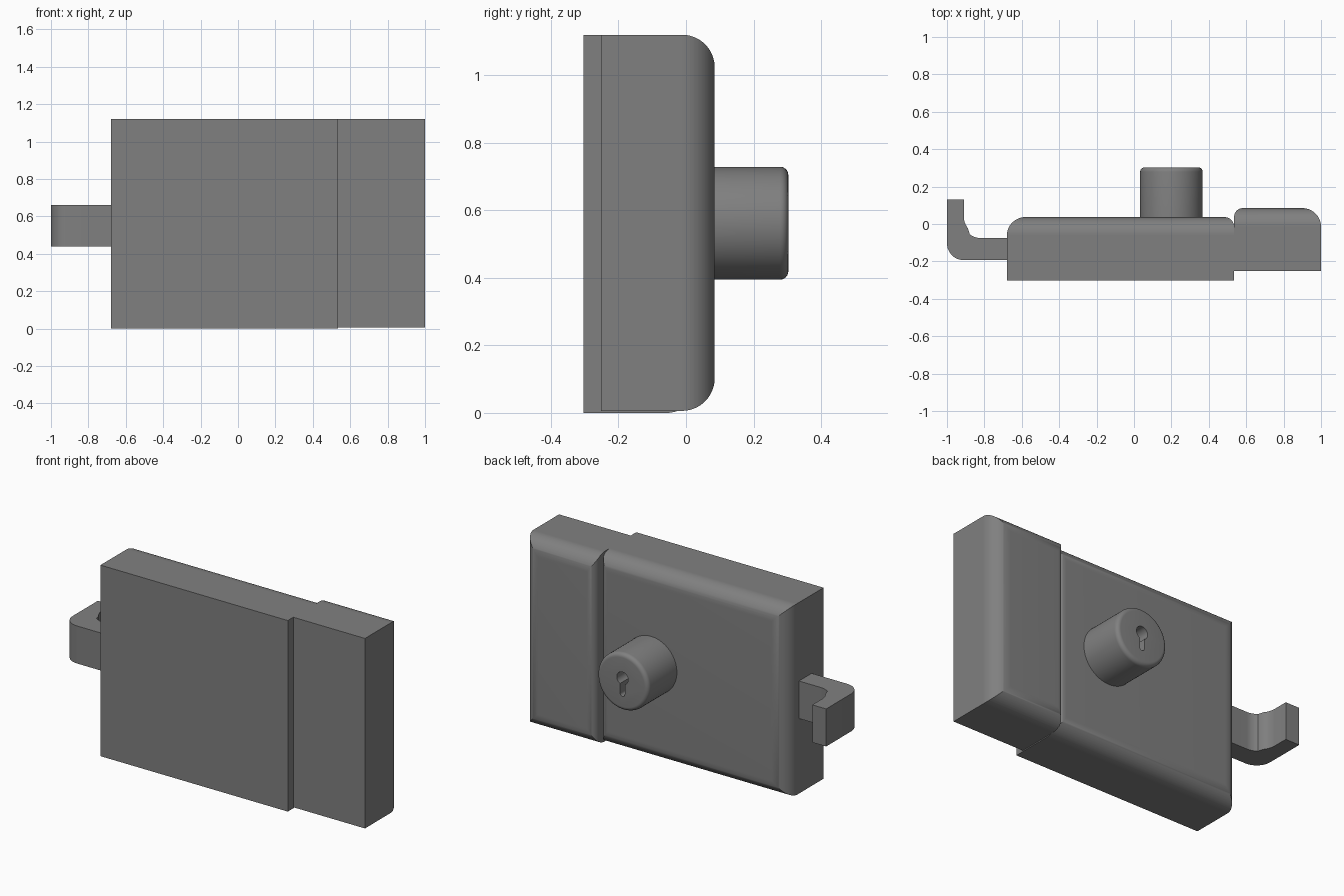
import bpy, bmesh
from math import sin, cos, pi, sqrt, asin, radians

if "Cube" in bpy.data.objects:
    bpy.data.objects.remove(bpy.data.objects["Cube"])

grey = bpy.data.materials.new("plain grey")
grey.diffuse_color = (0.216, 0.216, 0.216, 1)
grey.use_nodes = True
grey.node_tree.nodes["Principled BSDF"].inputs["Base Color"].default_value = grey.diffuse_color


def make_object(name, bm):
    bmesh.ops.recalc_face_normals(bm, faces=bm.faces)
    mesh = bpy.data.meshes.new(name)
    bm.to_mesh(mesh)
    bm.free()
    mesh.materials.append(grey)
    ob = bpy.data.objects.new(name, mesh)
    bpy.context.collection.objects.link(ob)
    return ob


def loft(name, rings):
    """Closed solid skinned through rings of equal point count."""
    bm = bmesh.new()
    loops = [[bm.verts.new(p) for p in ring] for ring in rings]
    n = len(loops[0])
    for a, b in zip(loops, loops[1:]):
        for i in range(n):
            j = (i + 1) % n
            bm.faces.new((a[i], a[j], b[j], b[i]))
    bm.faces.new(loops[0])
    bm.faces.new(loops[-1])
    return make_object(name, bm)


def arc(cx, cy, r, a0, a1, steps):
    angles = [radians(a0 + (a1 - a0) * i / steps) for i in range(steps + 1)]
    return [(cx + r * cos(a), cy + r * sin(a)) for a in angles]


def smooth(ob, angle=32):
    bpy.ops.object.select_all(action='DESELECT')
    ob.select_set(True)
    bpy.context.view_layer.objects.active = ob
    bpy.ops.object.shade_smooth_by_angle(angle=radians(angle))


def rounded_block(name, x0, x1, y0, y1, z0, z1, r_left, r_right, r_z):
    """Box whose back (+y) edges are rounded and mitred at the corners."""
    def inset(y, r):
        d = max(0.0, y - (y1 - r))
        return r - sqrt(max(0.0, r * r - d * d))
    levels = {y0}
    for r in {r_left, r_right, r_z}:
        levels |= {round(y1 - r + r * sin(pi / 2 * i / 12), 5) for i in range(13)}
    rings = []
    for y in sorted(levels):
        a, b, c = inset(y, r_left), inset(y, r_right), inset(y, r_z)
        rings.append([(x0 + a, y, z0 + c), (x1 - b, y, z0 + c),
                      (x1 - b, y, z1 - c), (x0 + a, y, z1 - c)])
    ob = loft(name, rings)
    smooth(ob)
    return ob


# Lock case and its thicker end block
rounded_block("lock_case", -0.68, 0.535, -0.303, 0.037, 0.0, 1.12, 0.1, 0.052, 0.095)
rounded_block("end_block", 0.535, 1.0, -0.252, 0.085, 0.006, 1.12, 0.048, 0.1, 0.097)

# Hooked bolt: bent bar profile in plan, extruded upward
profile = ([(-0.66, -0.193)]
           + arc(-0.91, -0.103, 0.09, 270, 180, 12)
           + [(-1.0, 0.13), (-0.91, 0.13), (-0.91, 0.04)]
           + arc(-0.81, 0.04, 0.10, 184, 219, 5)
           + arc(-0.82, 0.02, 0.095, 232, 270, 6)
           + [(-0.66, -0.075)])
bolt = loft("hooked_bolt", [[(x, y, z) for x, y in profile] for z in (0.44, 0.66)])
smooth(bolt)

# Key cylinder: turned profile (y, radius) with a rounded rim
CX, CZ, R, RIM = 0.2, 0.562, 0.167, 0.024
turned = [(0.0, R)] + arc(0.303 - RIM, R - RIM, RIM, 90, 0, 6)
cylinder = loft("key_cylinder",
                [[(CX + r * cos(2 * pi * i / 64), y, CZ + r * sin(2 * pi * i / 64))
                  for i in range(64)] for y, r in turned])

# Keyhole: round opening with a round-ended slot below, cut into the cylinder
hole_r, slot_r = 0.037, 0.015
gap = asin(slot_r / hole_r) * 180 / pi
outline = (arc(CX, CZ + 0.023, hole_r, -90 + gap, 270 - gap, 28)
           + arc(CX, CZ - 0.068, slot_r, 180, 360, 10))
cutter = loft("keyhole_cutter", [[(x, y, z) for x, z in outline] for y in (0.2, 0.35)])
cutter.hide_render = True
cut = cylinder.modifiers.new("keyhole", 'BOOLEAN')
cut.operation = 'DIFFERENCE'
cut.solver = 'EXACT'
cut.object = cutter
bpy.context.view_layer.objects.active = cylinder
bpy.ops.object.modifier_apply(modifier="keyhole")
bpy.data.objects.remove(cutter)
smooth(cylinder)
